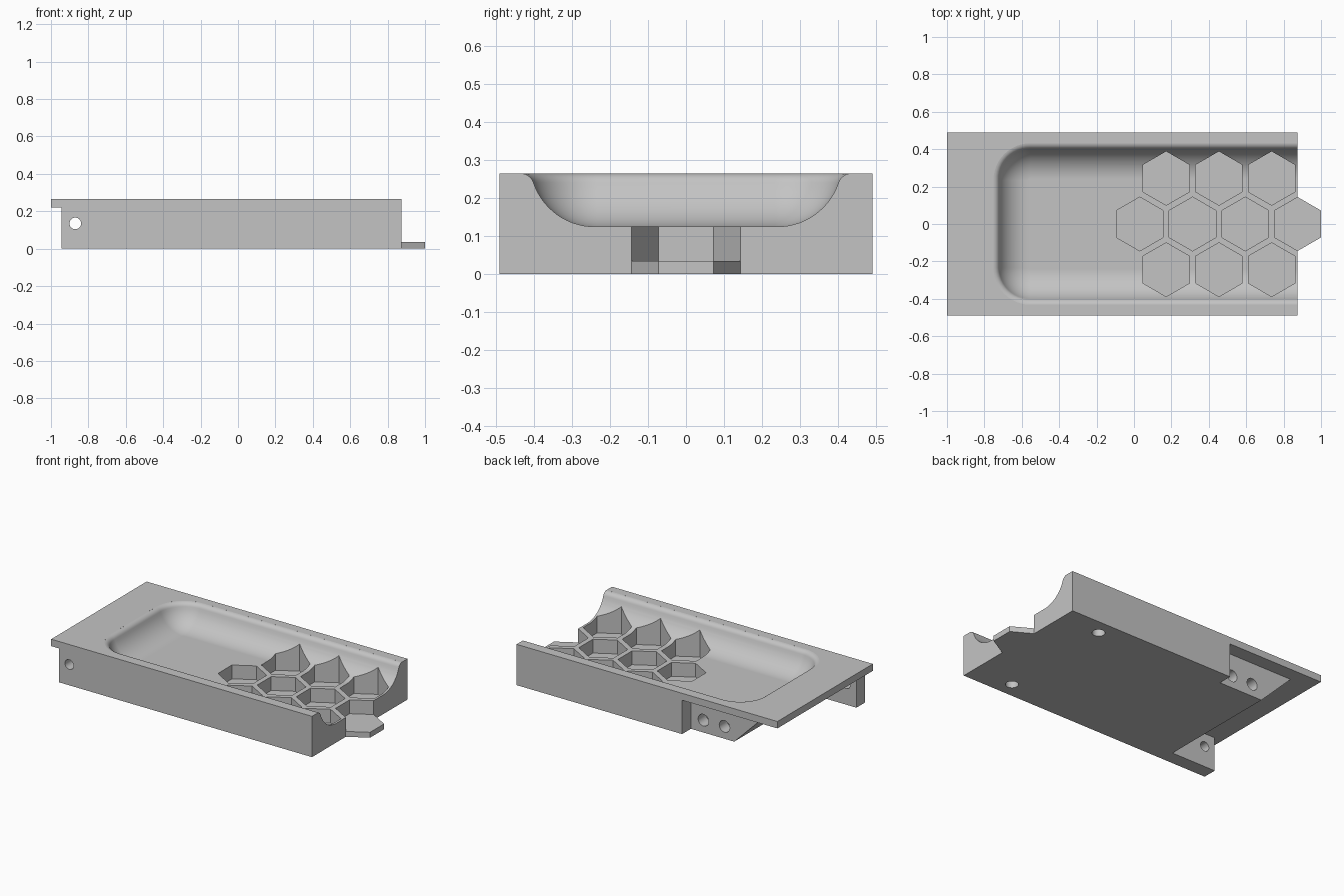
import bpy, bmesh
from math import sin, cos, pi, atan2, sqrt
from mathutils import Vector

if "Cube" in bpy.data.objects:
    bpy.data.objects.remove(bpy.data.objects["Cube"], do_unlink=True)

grey = bpy.data.materials.new("plain grey")
grey.use_nodes = True
grey.diffuse_color = (0.55, 0.55, 0.55, 1)
grey.node_tree.nodes["Principled BSDF"].inputs["Base Color"].default_value = (0.55, 0.55, 0.55, 1)

TOP, END, HALF, LIP = 0.265, 0.875, 0.49, 0.22
INNER = 0.40            # inner face of the side walls at the overhang
HEX_R, STEP = 0.144, 0.282


def loft(name, rings):
    """Closed solid through matching rings of points."""
    bm = bmesh.new()
    loops = [[bm.verts.new(p) for p in ring] for ring in rings]
    n = len(loops[0])
    for a, b in zip(loops, loops[1:]):
        for i in range(n):
            j = (i + 1) % n
            bm.faces.new((a[i], a[j], b[j], b[i]))
    bm.faces.new(loops[0][::-1])
    bm.faces.new(loops[-1])
    bmesh.ops.recalc_face_normals(bm, faces=bm.faces)
    mesh = bpy.data.meshes.new(name)
    bm.to_mesh(mesh)
    bm.free()
    mesh.materials.append(grey)
    ob = bpy.data.objects.new(name, mesh)
    bpy.context.collection.objects.link(ob)
    return ob


def prism_z(name, pts, z0, z1):
    return loft(name, [[(x, y, z) for x, y in pts] for z in (z0, z1)])


def prism_y(name, pts, y0, y1):
    return loft(name, [[(x, y, z) for x, z in pts] for y in (y0, y1)])


def box(x0, x1, z0, z1):
    return [(x0, z0), (x1, z0), (x1, z1), (x0, z1)]


def ngon(cx, cy, r, n):
    return [(cx + r * sin(2 * pi * i / n), cy + r * cos(2 * pi * i / n)) for i in range(n)]


# Main block
body = prism_y("tray_body", box(-1, END, 0, TOP), -HALF, HALF)


def combine(tool, operation="DIFFERENCE"):
    tool.hide_render = True
    mod = body.modifiers.new("combine", "BOOLEAN")
    mod.operation, mod.solver, mod.object = operation, "EXACT", tool
    bpy.context.view_layer.objects.active = body
    bpy.ops.object.modifier_apply(modifier=mod.name)
    bpy.data.objects.remove(tool, do_unlink=True)


# Scooped basin: concave wall arc, then a small convex round at the rim
FLOOR_Y, FLOOR_Z, R, ROUND = 0.24, 0.125, 0.17, 0.035
dz = TOP - ROUND - FLOOR_Z - R
dy = sqrt((R + ROUND) ** 2 - dz ** 2)
meet = atan2(dz, dy)
profile = []
for i in range(15):
    a = -pi / 2 + (meet + pi / 2) * i / 14
    profile.append((FLOOR_Y + R * cos(a), FLOOR_Z + R + R * sin(a)))
for i in range(1, 7):
    a = meet + pi + (pi / 2 + 0.08 - meet - pi) * i / 6
    profile.append((FLOOR_Y + dy + ROUND * cos(a), TOP - ROUND + ROUND * sin(a)))
profile.append((profile[-1][0], 0.4))

FLOOR_X, CORNER = -0.56, 0.006
rings = []
for half, z in profile:
    r = CORNER + half - FLOOR_Y
    cx, cy = FLOOR_X + CORNER, FLOOR_Y - CORNER
    ring = [(1.1, -half, z)]
    for sign in (-1, 1):
        for i in range(13):
            t = pi / 2 * (i if sign < 0 else 12 - i) / 12
            ring.append((cx - r * sin(t), sign * (cy + r * cos(t)), z))
    ring.append((1.1, half, z))
    rings.append(ring)
combine(loft("basin_cutter", rings))

# Honeycomb pockets, the last one open at the end
centres = [(0.031 + STEP * i, 0) for i in range(4)]
centres += [(0.172 + STEP * i, s * STEP * sqrt(3) / 2) for s in (-1, 1) for i in range(3)]
for x, y in centres:
    combine(prism_z("hex_cutter", ngon(x, y, HEX_R, 6), 0.035, 0.45))

# Underside of the overhanging end: lip, sloped undercut and back recess
combine(prism_y("lip_cutter", box(-1.1, -0.945, -0.1, LIP), -0.6, 0.6))
slope = [(-1.1, -0.1), (-0.527, -0.1), (-0.627 - LIP, LIP), (-1.1, LIP)]
combine(prism_y("slope_cutter", slope, -INNER, INNER + 0.04))
combine(prism_y("recess_cutter", box(-1.1, -0.315, -0.1, LIP), INNER, 0.6))

# Round holes: through the front wall, in the back recess, in the underside
combine(prism_y("pin_hole_cutter", ngon(-0.87, 0.135, 0.031, 32), -0.6, -0.35))
for x in (-0.405, -0.557):
    combine(prism_y("back_hole_cutter", ngon(x, 0.08, 0.038, 32), 0.32, 0.45))
for y in (-0.39, 0.39):
    combine(prism_z("base_hole_cutter", ngon(0.595, y, 0.038, 32), -0.1, 0.08))

# Hexagonal tab at the open end
combine(prism_z("end_tab", ngon(END, 0, HEX_R, 6), 0, 0.035), "UNION")

# Smooth the curved walls, keep the edges sharp
bpy.ops.object.select_all(action="DESELECT")
body.select_set(True)
bpy.context.view_layer.objects.active = body
bpy.ops.object.shade_smooth_by_angle(angle=0.5)
weighted = body.modifiers.new("even shading", "WEIGHTED_NORMAL")
weighted.keep_sharp = True
